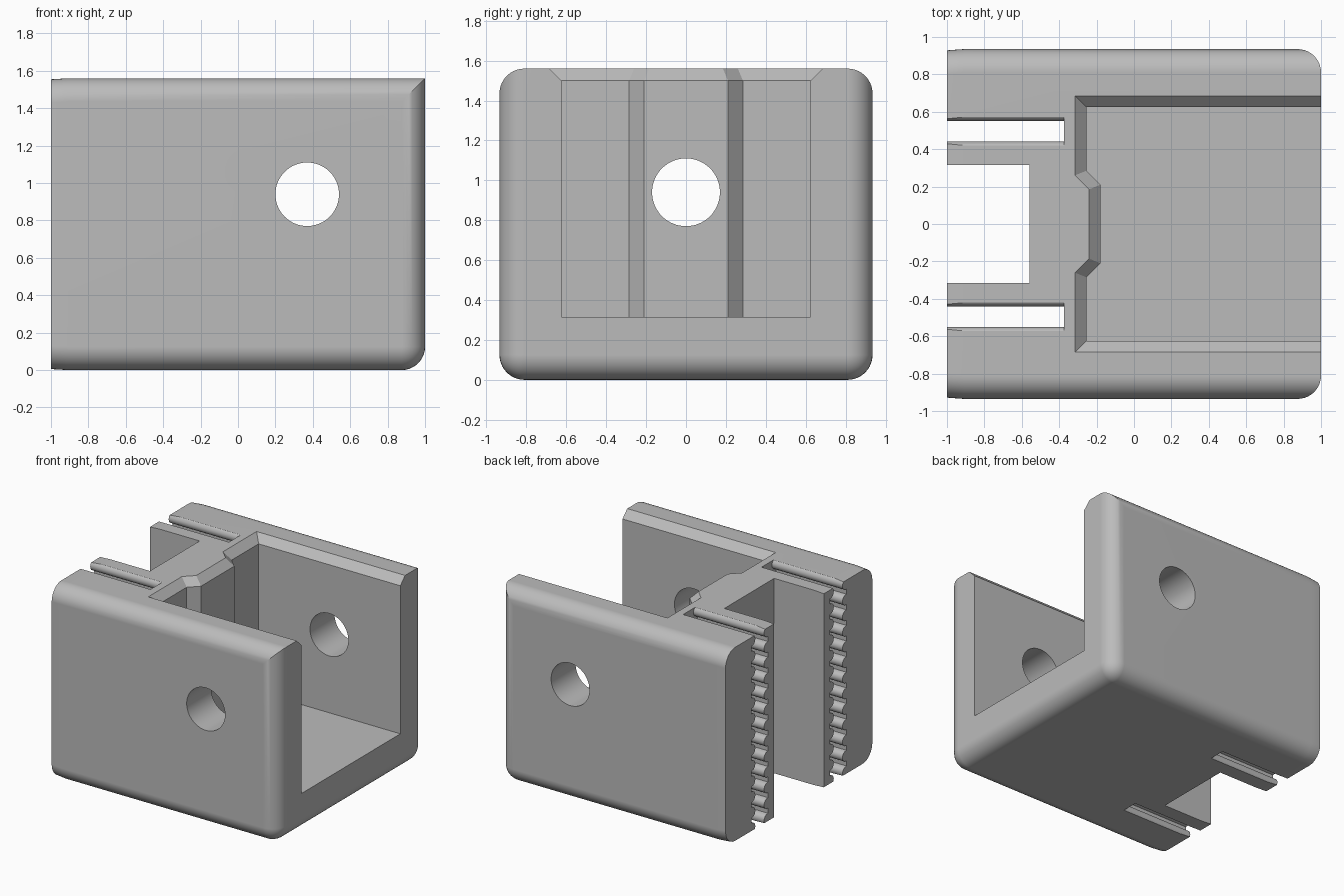
import bpy, bmesh, math
from mathutils import Vector

HEIGHT, HALF_Y = 1.56, 0.935

cube = bpy.data.objects.get("Cube")
if cube:
    bpy.data.objects.remove(cube, do_unlink=True)

grey = bpy.data.materials.new("light grey plastic")
grey.use_nodes = True
colour = (0.5, 0.5, 0.5, 1)
grey.diffuse_color = colour
grey.node_tree.nodes["Principled BSDF"].inputs["Base Color"].default_value = colour


def add_object(name, bm):
    bmesh.ops.recalc_face_normals(bm, faces=bm.faces)
    mesh = bpy.data.meshes.new(name)
    bm.to_mesh(mesh)
    bm.free()
    mesh.materials.append(grey)
    obj = bpy.data.objects.new(name, mesh)
    bpy.context.collection.objects.link(obj)
    return obj


def loft(name, rings):
    """Closed solid skinned through matching rings of points."""
    bm = bmesh.new()
    rows = [[bm.verts.new(p) for p in ring] for ring in rings]
    n = len(rows[0])
    for low, high in zip(rows, rows[1:]):
        for i in range(n):
            j = (i + 1) % n
            bm.faces.new((low[i], low[j], high[j], high[i]))
    bm.faces.new(rows[0])
    bm.faces.new(rows[-1])
    return add_object(name, bm)


def cylinder(name, axis, centre, length, radius=0.17):
    u, v = (Vector((0, 0, 1)), Vector((1, 0, 0)) if axis.y else Vector((0, 1, 0)))
    angles = [math.tau * i / 64 for i in range(64)]
    return loft(name, [[Vector(centre) + axis * s * length / 2
                        + (u * math.cos(a) + v * math.sin(a)) * radius
                        for a in angles] for s in (-1, 1)])


# Block, rounded on all edges but the rear ones and the front top one
bm = bmesh.new()
bmesh.ops.create_cube(bm, size=1)
for v in bm.verts:
    v.co = (v.co.x * 2, v.co.y * HALF_Y * 2, (v.co.z + 0.5) * HEIGHT)


def is_rounded(edge):
    mid = (edge.verts[0].co + edge.verts[1].co) / 2
    return mid.x > -0.9 and not (mid.x > 0.9 and mid.z > HEIGHT - 0.1)


bmesh.ops.bevel(bm, geom=[e for e in bm.edges if is_rounded(e)], offset=0.125,
                segments=10, profile=0.5, affect='EDGES')
# Slight taper at the rear end
bmesh.ops.bisect_plane(bm, geom=bm.verts[:] + bm.edges[:] + bm.faces[:],
                       plane_co=(-0.91, 0, 0), plane_no=(1, 0, 0))
for v in bm.verts:
    if v.co.x < -0.99:
        v.co.y *= 0.993
        v.co.z = HEIGHT / 2 + (v.co.z - HEIGHT / 2) * 0.993
body = add_object("tensioner_body", bm)


# Open cavity with a ridge on its back wall and a chamfered rim
def cavity_ring(z):
    o = max(0, z - 1.5)
    half = [(1.2, 0.625 + o), (-0.255 - o, 0.625 + o),
            (-0.255 - o, 0.285 - 0.414 * o), (-0.18 - o, 0.21 - 0.414 * o)]
    outline = half + [(x, -y) for x, y in reversed(half)]
    return [(x, y, z) for x, y in outline]


cutters = [loft("cavity_cutter", [cavity_ring(z) for z in (0.315, 1.5, 1.6)])]

# Rear centre slot
cutters.append(loft("centre_slot_cutter", [
    [(-1.2, -0.315, z), (-0.56, -0.315, z), (-0.56, 0.315, z), (-1.2, 0.315, z)]
    for z in (-0.2, 1.8)]))

# Toothed belt slots: rounded teeth stand out from both walls
PITCH, TOOTH = 0.125, 0.042
side = [(0.105, -0.2)]
for k in range(13):
    for i in range(9):
        a = math.pi * i / 8
        side.append((0.105 - 0.05 * math.sin(a) ** 0.8,
                     0.025 + PITCH * k - TOOTH * math.cos(a)))
side.append((0.105, 1.8))
section = side + [(-y, z) for y, z in reversed(side)]
for s, label in ((1, "back"), (-1, "front")):
    cutters.append(loft(label + "_belt_slot_cutter", [
        [(x, s * 0.496 + y, z) for y, z in section] for x in (-1.2, -0.375)]))

# Cross hole through both side walls and a hole through the web
cutters.append(cylinder("cross_hole_cutter", Vector((0, 1, 0)), (0.37, 0, 0.94), 3))
cutters.append(cylinder("web_hole_cutter", Vector((1, 0, 0)), (-0.4, 0, 0.94), 0.8))

for cutter in cutters:
    cutter.hide_render = True
    cutter.hide_viewport = True
    cutter.display_type = 'WIRE'
    mod = body.modifiers.new(cutter.name, 'BOOLEAN')
    mod.operation = 'DIFFERENCE'
    mod.solver = 'EXACT'
    mod.object = cutter

# Bake the cuts, then smooth the rounded surfaces
bpy.context.view_layer.update()
graph = bpy.context.evaluated_depsgraph_get()
final = bpy.data.meshes.new_from_object(body.evaluated_get(graph))
body.modifiers.clear()
body.data = final
for cutter in cutters:
    bpy.data.objects.remove(cutter, do_unlink=True)
bpy.ops.object.select_all(action='DESELECT')
body.select_set(True)
bpy.context.view_layer.objects.active = body
bpy.ops.object.shade_smooth_by_angle(angle=math.radians(30))
weighted = body.modifiers.new("even_normals", 'WEIGHTED_NORMAL')
weighted.keep_sharp = True
